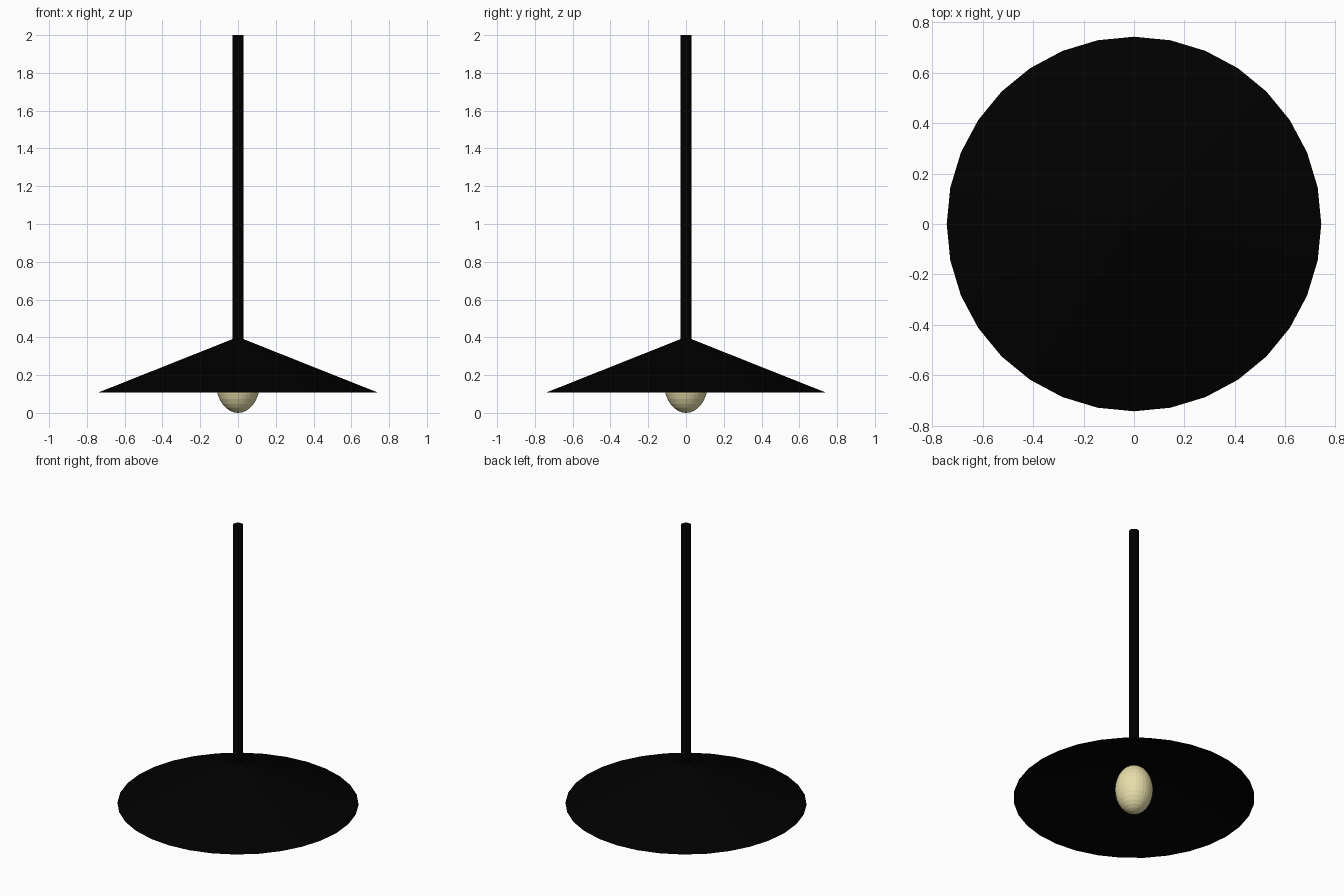
import bpy

if "Cube" in bpy.data.objects:
    bpy.data.objects.remove(bpy.data.objects["Cube"])


def material(name, rgb):
    m = bpy.data.materials.new(name)
    m.diffuse_color = (*rgb, 1.0)
    m.use_nodes = True
    m.node_tree.nodes["Principled BSDF"].inputs["Base Color"].default_value = m.diffuse_color
    return m


def finish(name, mat):
    ob = bpy.context.object
    ob.name = name
    ob.data.materials.append(mat)
    return ob


black = material("matte_black", (0.0, 0.0, 0.0))
cream = material("warm_glass", (0.80, 0.73, 0.40))

RIM_Z, RIM_R = 0.107, 0.742
ROD_R, ROD_TOP, ROD_BOTTOM = 0.03, 2.0, 0.38

# Conical shade: outer skin and a shallower inner lining meeting at the rim
for name, apex in (("shade_outer", 0.402), ("shade_lining", 0.335)):
    bpy.ops.mesh.primitive_cone_add(
        vertices=32, radius1=RIM_R, radius2=0, depth=apex - RIM_Z,
        end_fill_type='NOTHING', location=(0, 0, (apex + RIM_Z) / 2))
    ob = finish(name, black)
    if name == "shade_lining":
        ob.data.flip_normals()

# Hanging rod, rising from the tip of the shade
bpy.ops.mesh.primitive_cylinder_add(
    vertices=32, radius=ROD_R, depth=ROD_TOP - ROD_BOTTOM,
    location=(0, 0, (ROD_TOP + ROD_BOTTOM) / 2))
finish("rod", black)

# Elongated faceted bulb
bpy.ops.mesh.primitive_uv_sphere_add(
    segments=32, ring_count=16, radius=1, location=(0, 0, 0.163))
bulb = finish("bulb", cream)
bulb.scale = (0.117, 0.117, 0.163)
